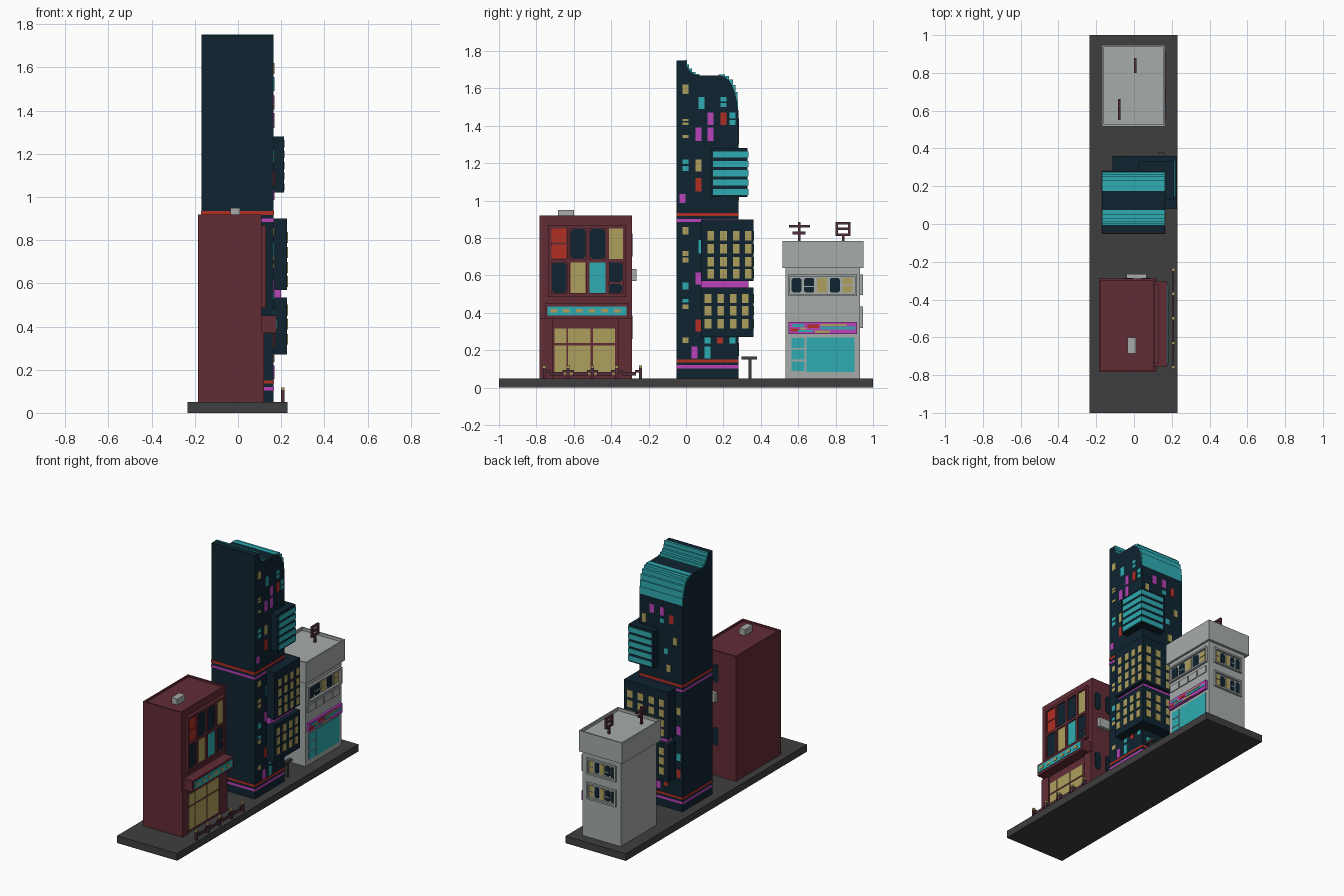
import bpy, bmesh, math
from mathutils import Vector

if "Cube" in bpy.data.objects:
    bpy.data.objects.remove(bpy.data.objects["Cube"])


def mat(name, r, g, b):
    m = bpy.data.materials.new(name)
    lin = [((c / 255 + 0.055) / 1.055) ** 2.4 for c in (r, g, b)]
    m.diffuse_color = (*lin, 1)
    m.use_nodes = True
    m.node_tree.nodes["Principled BSDF"].inputs["Base Color"].default_value = m.diffuse_color
    return m


MAROON = mat("maroon brick", 98, 44, 53)
NAVY = mat("navy glass", 15, 36, 49)
TEAL = mat("teal light", 46, 172, 178)
MAGENTA = mat("magenta light", 184, 66, 184)
GOLD = mat("warm window", 174, 159, 93)
RED = mat("red light", 178, 46, 36)
GREY = mat("pale concrete", 166, 172, 170)
ASPHALT = mat("asphalt", 62, 62, 62)
PLUM = mat("plum metal", 80, 47, 60)


def finish(name, bm, m):
    bmesh.ops.recalc_face_normals(bm, faces=bm.faces)
    me = bpy.data.meshes.new(name)
    bm.to_mesh(me)
    bm.free()
    me.materials.append(m)
    ob = bpy.data.objects.new(name, me)
    bpy.context.collection.objects.link(ob)
    return ob


def prism(bm, pts, vec):
    f = bm.faces.new([bm.verts.new(p) for p in pts])
    ext = bmesh.ops.extrude_face_region(bm, geom=[f], use_keep_orig=True)
    vs = [e for e in ext["geom"] if isinstance(e, bmesh.types.BMVert)]
    bmesh.ops.translate(bm, verts=vs, vec=Vector(vec))


def boxes(name, m, *specs):
    """Each spec: x0, x1, y0, y1, z0, z1"""
    bm = bmesh.new()
    for x0, x1, y0, y1, z0, z1 in specs:
        prism(bm, [(x0, y0, z0), (x1, y0, z0), (x1, y1, z0), (x0, y1, z0)], (0, 0, z1 - z0))
    return finish(name, bm, m)


def plates(name, m, side, pos, specs, t=0.004, cut=0.0):
    """Thin plates on a +x or +y wall; each spec: u0, u1, z0, z1. cut chamfers corners."""
    bm = bmesh.new()
    for u0, u1, z0, z1 in specs:
        c = cut
        if c:
            o = [(u0 + c, z0), (u1 - c, z0), (u1, z0 + c), (u1, z1 - c),
                 (u1 - c, z1), (u0 + c, z1), (u0, z1 - c), (u0, z0 + c)]
        else:
            o = [(u0, z0), (u1, z0), (u1, z1), (u0, z1)]
        if side == "x":
            prism(bm, [(pos, u, z) for u, z in o], (t, 0, 0))
        else:
            prism(bm, [(u, pos, z) for u, z in o], (0, t, 0))
    return finish(name, bm, m)


def roofed(name, m, x0, x1, y0, y1, z0, z1, rim, depth):
    """Block with a parapet: top face inset and sunk"""
    bm = bmesh.new()
    prism(bm, [(x0, y0, z0), (x1, y0, z0), (x1, y1, z0), (x0, y1, z0)], (0, 0, z1 - z0))
    bmesh.ops.recalc_face_normals(bm, faces=bm.faces)
    top = max(bm.faces, key=lambda f: f.calc_center_median().z)
    bmesh.ops.inset_region(bm, faces=[top], thickness=rim)
    r = bmesh.ops.extrude_face_region(bm, geom=[top])
    bmesh.ops.translate(bm, verts=[v for v in r["geom"] if isinstance(v, bmesh.types.BMVert)],
                        vec=(0, 0, -depth))
    if top.is_valid:
        bm.faces.remove(top)
    return finish(name, bm, m)


boxes("street_base", ASPHALT, (-.235, .23, -1, 1, 0, .05))

# ---- Maroon shop building ----
roofed("shop_body", MAROON, -.185, .11, -.783, -.289, .05, .92, .015, .012)
boxes("shop_chimney", GREY, (-.035, .01, -.685, -.6, .9, .95))
boxes("shop_wall_unit", GREY, (-.04, .065, -.29, -.265, .57, .635))
boxes("shop_window_surround", MAROON, (.105, .118, -.735, -.32, .485, .87))
frame = [(.118, .13, -.735, -.32, z, z + .018) for z in (.485, .67, .852)]
frame += [(.118, .13, y, y + .018, .485, .87) for y in (-.738, -.637, -.535, -.43, -.338)]
boxes("shop_window_frame", MAROON, *frame)
C = [(-.72, -.638), (-.618, -.536), (-.515, -.43), (-.42, -.338)]
plates("shop_red_panes", RED, "x", .118, [(*C[0], .775, .85), (*C[0], .69, .765)])
plates("shop_dark_panes", NAVY, "x", .118,
       [(*C[1], .688, .85), (*C[2], .688, .85), (*C[0], .505, .67), (*C[3], .565, .67),
        (*C[3], .505, .555)], cut=.016)
plates("shop_gold_panes", GOLD, "x", .118, [(*C[3], .688, .85), (*C[1], .505, .67)])
plates("shop_teal_pane", TEAL, "x", .118, [(*C[2], .505, .67)])
boxes("shop_awning", MAROON, (.105, .178, -.755, -.305, .37, .45))
plates("shop_awning_light", TEAL, "x", .178, [(-.74, -.318, .387, .435)])
plates("shop_awning_dashes", GOLD, "x", .181,
       [(-.725 + i * .068, -.69 + i * .068, .402, .42) for i in range(6)])
boxes("shopfront_pier", MAROON, (.105, .12, -.783, -.715, .05, .37), (.105, .12, -.36, -.289, .05, .37))
plates("shopfront_panes", GOLD, "x", .11,
       [(a, b, c, d) for a, b in ((-.703, -.64), (-.632, -.51), (-.498, -.38))
        for c, d in ((.07, .225), (.238, .315))])
plates("shop_side_windows", NAVY, "y", -.289,
       [(x, x + .045, z, z + .125) for x in (-.05, .04) for z in (.26, .7)], cut=.012)

# ---- Street fence ----
posts = [-.757, -.63, -.5, -.37, -.243]
boxes("fence_posts", PLUM, *[(.2, .215, y - .008, y + .008, .05, .105) for y in posts])
boxes("fence_caps", GOLD, *[(.199, .216, y - .009, y + .009, .105, .118) for y in posts])
rails = []
for a, b in zip(posts, posts[1:]):
    rails += [(.203, .212, a, a + .03, .08, .095), (.203, .212, b - .03, b, .08, .095),
              (.203, .212, a + .025, b - .025, .066, .083)]
boxes("fence_rails", PLUM, *rails)

# ---- Navy tower: side profile pushed across x ----
N = 5
hollow = [(.07 - .07 * math.cos(i / N * math.pi / 2), 1.75 - .08 * math.sin(i / N * math.pi / 2))
          for i in range(N + 1)]
crown = [(.18 + .095 * math.sin(i / 6 * math.pi / 2), 1.485 + .185 * math.cos(i / 6 * math.pi / 2))
         for i in range(7)]
prof = [(.28, .05), (-.05, .05), (-.05, 1.75)] + hollow + crown + [(.28, 1.485)]
bm = bmesh.new()
prism(bm, [(-.17, y, z) for y, z in prof], (.335, 0, 0))
finish("tower_body", bm, NAVY)
louvres = []
for curve in (hollow, crown):
    for (ya, za), (yb, zb) in zip(curve, curve[1:]):
        louvres.append((-.169, .164, ya - .005, yb + .003, zb - .003, za + .003))
boxes("tower_roof_louvres", TEAL, *louvres)


def ring(name, m, z0, z1):
    boxes(name, m, (-.172, .167, -.052, .282, z0, z1))


ring("tower_red_band_low", RED, .135, .15)
ring("tower_magenta_band_low", MAGENTA, .103, .12)
ring("tower_red_band_high", RED, .917, .935)
ring("tower_magenta_band_high", MAGENTA, .885, .901)


# Scattered tower windows: (left edge, bottom, top)
def lights(name, m, side, pos, items):
    plates(name, m, side, pos, [(u, u + .032, a, b) for u, a, b in items], t=.003)


lights("tower_gold_windows", GOLD, "x", .165,
       [(-.018, 1.57, 1.62), (-.018, 1.425, 1.437), (-.018, 1.405, 1.418), (-.018, 1.335, 1.35),
        (.052, 1.155, 1.22), (-.018, .82, .858), (-.018, .705, .73), (-.018, .67, .695),
        (-.018, .42, .445), (-.018, .238, .268)])
lights("tower_teal_windows", TEAL, "x", .165,
       [(.067, 1.49, 1.555), (.185, 1.53, 1.555), (.185, 1.5, 1.522), (.233, 1.44, 1.47),
        (.233, 1.405, 1.43), (-.018, 1.195, 1.22), (-.018, 1.158, 1.185), (.067, .718, .79),
        (-.018, .525, .563), (-.018, .455, .475), (.1, .155, .22), (.1, .236, .268),
        (.233, .236, .268)])
lights("tower_magenta_windows", MAGENTA, "x", .165,
       [(.115, 1.405, 1.47), (.052, 1.32, 1.39), (.115, 1.32, 1.39), (-.035, .987, 1.035),
        (.052, .552, .617), (.03, .155, .22)])
lights("tower_red_windows", RED, "x", .165,
       [(.185, 1.405, 1.47), (.052, 1.05, 1.12), (.052, .3, .365), (.165, .236, .268)])
lights("tower_back_gold", GOLD, "y", .28, [(.11, 1.3, 1.36), (-.13, 1.2, 1.25), (-.08, 1.0, 1.05), (-.155, .72, .77)])
lights("tower_back_teal", TEAL, "y", .28, [(-.03, 1.33, 1.36), (-.06, 1.12, 1.16), (.1, .18, .22), (-.155, .4, .45)])
lights("tower_back_magenta", MAGENTA, "y", .28, [(.05, 1.38, 1.44), (-.03, 1.38, 1.44), (-.155, .58, .64), (0, .17, .22)])
lights("tower_back_red", RED, "y", .28, [(-.1, 1.34, 1.4), (-.155, .28, .34), (-.06, .2, .24)])

# Boxes hung on the tower corner
boxes("upper_bay", NAVY, (.02, .213, .13, .33, 1.02, 1.28))
boxes("upper_bay_stripes", TEAL,
      *[(.035, .216, .145, .333, z, z + .033) for z in (1.03, 1.08, 1.13, 1.18, 1.23)])
boxes("middle_bay", NAVY, (-.115, .228, .08, .36, .57, .9))
boxes("lower_bay", NAVY, (-.115, .228, .08, .36, .27, .535))
boxes("bay_neck", MAGENTA, (-.09, .2, .08, .335, .535, .57))
for label, rows, ys in (("middle", (.584, .649, .718, .788), (.115, .183, .25, .316)),
                        ("lower", (.316, .386, .452), (.1, .168, .235, .3))):
    plates(label + "_bay_windows", GOLD, "x", .228, [(y, y + .035, z, z + .05) for z in rows for y in ys], t=.003)
    plates(label + "_bay_back_windows", GOLD, "y", .36,
           [(x, x + .04, z, z + .05) for z in rows for x in (-.085, -.005, .08, .16)], t=.003)

# ---- Street lamp ----
boxes("street_lamp", ASPHALT, (.135, .15, .334, .349, .05, .155), (.13, .155, .297, .38, .15, .166))

# ---- Grey corner building ----
boxes("grey_body", GREY, (-.147, .15, .533, .93, .05, .66))
roofed("grey_parapet", GREY, -.17, .165, .517, .948, .64, .785, .014, .02)
boxes("antenna_tree", PLUM, (-.086, -.072, .598, .612, .76, .885), (-.086, -.072, .55, .663, .855, .87),
      (-.086, -.072, .57, .638, .82, .835))
boxes("antenna_frame", PLUM, (-.001, .013, .833, .847, .76, .82),
      *[(-.001, .013, .8, .88, z, z + .014) for z in (.81, .843, .872)],
      (-.001, .013, .8, .814, .81, .886), (-.001, .013, .866, .88, .81, .886))


def window_band(name, side, wall, u0, u1, z0, z1):
    """Framed strip of windows: dark, dark, gold, dark, split gold"""
    w, h = u1 - u0, z1 - z0
    f = .012
    bars = [(u0, u1, z0, z0 + f), (u0, u1, z1 - f, z1), (u0, u0 + f, z0, z1), (u1 - f, u1, z0, z1)]
    plates(name + "_frame", GREY, side, wall, bars, t=.015)
    cell = lambda i: (u0 + w * (.05 + .185 * i), u0 + w * (.05 + .185 * i + .145))
    lo, hi = z0 + h * .17, z1 - h * .17
    plates(name + "_dark", NAVY, side, wall, [(*cell(i), lo, hi) for i in (0, 1, 3)], cut=.008)
    plates(name + "_gold", GOLD, side, wall,
           [(*cell(2), lo, hi), (*cell(4), lo, lo + h * .3), (*cell(4), hi - h * .3, hi)])
    a, b = cell(1)
    plates(name + "_blind", GREY, side, wall + .004, [(a, b, lo + h * .24, lo + h * .3)], t=.002)


window_band("side_windows", "x", .15, .545, .915, .49, .605)
window_band("back_windows_high", "y", .93, -.115, .11, .495, .605)
window_band("back_windows_low", "y", .93, -.115, .11, .32, .435)
plates("grey_wall_panels", GREY, "x", .15,
       [(.55 + i * .091, .63 + i * .091, .42, .468) for i in range(4)], t=.006)

# Shop sign and teal storefront
boxes("sign_board", MAGENTA, (.145, .166, .547, .915, .287, .352))
plates("sign_teal", TEAL, "x", .166, [(.57, .63, .325, .34), (.72, .905, .312, .326), (.6, .68, .297, .308)], t=.003)
plates("sign_red", RED, "x", .166, [(.65, .71, .32, .338), (.56, .6, .3, .316)], t=.003)
plates("sign_gold", GOLD, "x", .166, [(.69, .77, .292, .306), (.61, .645, .311, .322), (.72, .86, .33, .34)], t=.003)
plates("storefront_glass", TEAL, "x", .15, [(.645, .9, .085, .268)])
plates("storefront_door_panes", TEAL, "x", .15, [(.565, .633, z, z + .053) for z in (.088, .15, .212)])
